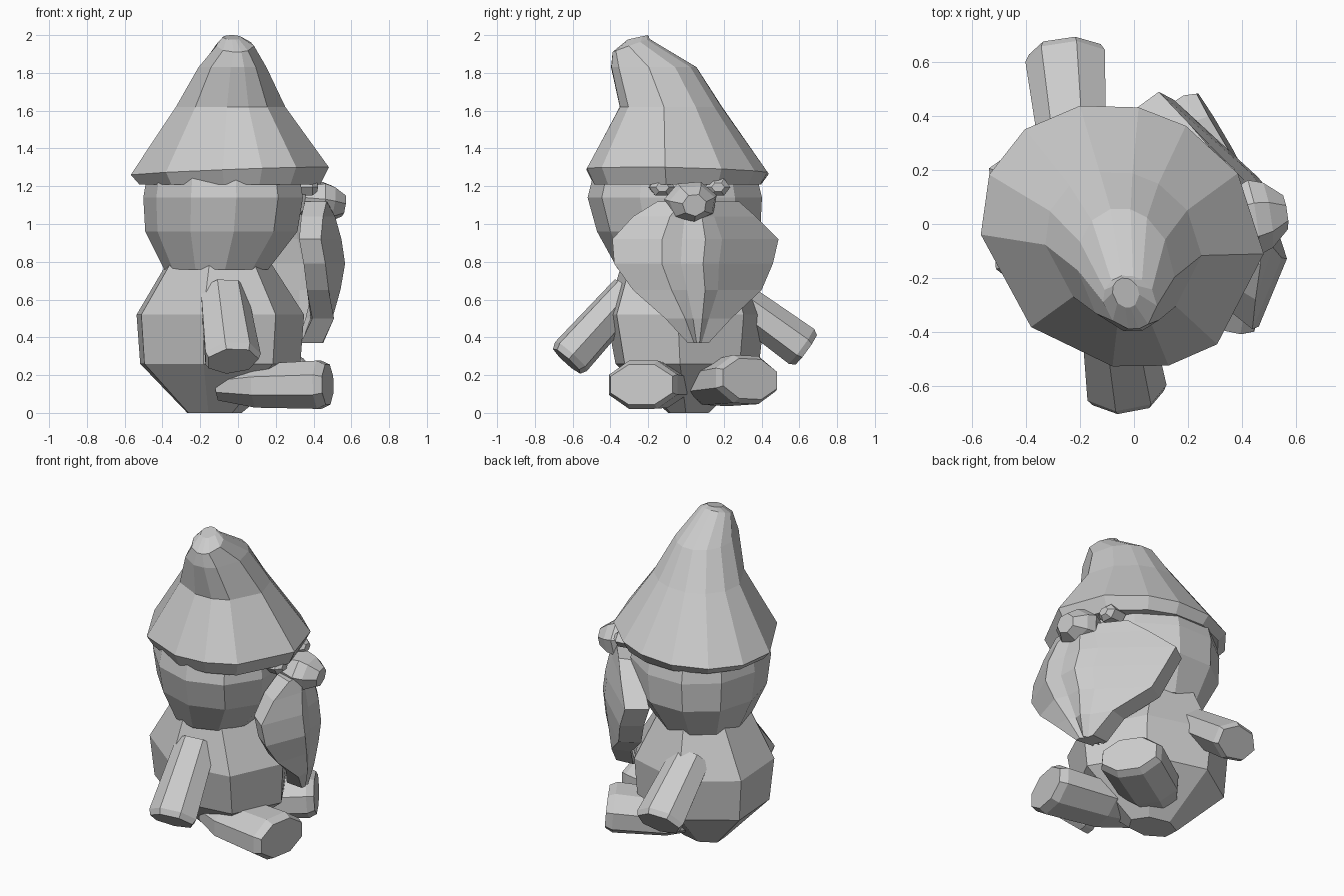
import bpy, bmesh
from math import sin, cos, radians
from mathutils import Vector

default = bpy.data.objects.get("Cube")
if default:
    bpy.data.objects.remove(default)

stone = bpy.data.materials.new("plain grey")
stone.use_nodes = True
stone.diffuse_color = (0.6, 0.6, 0.6, 1)
stone.node_tree.nodes["Principled BSDF"].inputs["Base Color"].default_value = (0.6, 0.6, 0.6, 1)


def finish(name, bm):
    bmesh.ops.recalc_face_normals(bm, faces=bm.faces)
    mesh = bpy.data.meshes.new(name)
    bm.to_mesh(mesh)
    bm.free()
    mesh.materials.append(stone)
    obj = bpy.data.objects.new(name, mesh)
    bpy.context.collection.objects.link(obj)
    return obj


def even(sides, start=0):
    return [start + 360 * i / sides for i in range(sides)]


def loft(name, rings, angles):
    """Skin a list of (center, u vector, v vector) rings with corners at the angles; cap both ends."""
    bm = bmesh.new()
    turns = [radians(a) for a in angles]
    loops = [[bm.verts.new(c + u * cos(a) + v * sin(a)) for a in turns] for c, u, v in rings]
    for low, high in zip(loops, loops[1:]):
        for i in range(len(turns)):
            j = (i + 1) % len(turns)
            bm.faces.new((low[i], low[j], high[j], high[i]))
    bm.faces.new(loops[0])
    bm.faces.new(loops[-1])
    return finish(name, bm)


def stack(name, levels, angles, skew):
    """Rings given as z, centre x, centre y, radius x, radius y, tilt along x, tilt along y."""
    rings = [(Vector((x, y, z)), Vector((rx, -skew * rx, tx)), Vector((-skew * ry, ry, ty)))
             for z, x, y, rx, ry, tx, ty in levels]
    return loft(name, rings, angles)


def limb(name, start, end, side, sizes, angles):
    """Tapered prism; sizes are (fraction along, half width, half height)."""
    a, b = Vector(start), Vector(end)
    axis = (b - a).normalized()
    wide = Vector(side)
    wide = (wide - axis * wide.dot(axis)).normalized()
    tall = axis.cross(wide)
    return loft(name, [(a.lerp(b, t), wide * w, tall * h) for t, w, h in sizes], angles)


# Body, head and leaning hat
stack("body", [(0, -0.13, 0.01, 0.15, 0.11, 0, 0),
               (0.26, -0.11, 0, 0.44, 0.39, 0, 0),
               (0.52, -0.11, -0.01, 0.46, 0.43, 0, 0),
               (0.80, -0.11, -0.02, 0.28, 0.33, 0, 0)], even(7, -103), 0.07)
stack("head", [(0.76, -0.11, -0.03, 0.28, 0.33, 0, 0),
               (0.96, -0.08, -0.03, 0.41, 0.44, 0, 0),
               (1.14, -0.07, -0.05, 0.43, 0.47, 0, 0),
               (1.26, -0.07, -0.05, 0.41, 0.44, 0, 0)], even(11, 12), 0.07)
hat_corners = [-4, 32, 60, 80, 104, 130, 156, 183, 227, 263, 286, 309]
stack("hat", [(1.21, -0.045, -0.045, 0.48, 0.45, 0, 0),
              (1.28, -0.045, -0.045, 0.525, 0.49, 0.02, -0.01),
              (1.62, -0.04, -0.08, 0.29, 0.275, 0, 0),
              (1.83, -0.03, -0.17, 0.18, 0.23, 0, 0),
              (1.945, -0.015, -0.29, 0.10, 0.10, 0, 0.035),
              (1.988, -0.03, -0.255, 0.05, 0.055, 0, 0.012)], hat_corners, 0.06)

# Arms reach outward and down from the shoulders
arm_sizes = [(0, 0.13, 0.105), (0.93, 0.155, 0.117), (1, 0.14, 0.10)]
limb("right_arm", (-0.08, -0.30, 0.64), (-0.03, -0.63, 0.275), (1, 0, 0), arm_sizes, even(7))
limb("left_arm", (-0.22, 0.27, 0.60), (-0.25, 0.635, 0.335), (1, 0, 0), arm_sizes, even(7, 26))

# Legs splay forward, ending in blunt feet
leg_sizes = [(0, 0.11, 0.08), (0.35, 0.19, 0.125), (0.92, 0.20, 0.138), (1, 0.18, 0.115)]
limb("right_leg", (-0.10, -0.13, 0.14), (0.475, -0.235, 0.15), (0, 1, 0), leg_sizes, even(8, 22.5))
limb("left_leg", (-0.15, 0.06, 0.14), (0.32, 0.34, 0.18), (0, 1, 0), leg_sizes, even(8, 22.5))

# Nose and eyes
limb("nose", (0.34, 0.01, 1.13), (0.56, 0.045, 1.10), (0, 1, 0),
     [(0, 0.10, 0.08), (0.45, 0.145, 0.115), (0.7, 0.125, 0.10), (1, 0.065, 0.06)], even(7, 17))
for name, x, y in (("right_eye", 0.42, -0.125), ("left_eye", 0.375, 0.17)):
    limb(name, (x - 0.12, y - 0.01, 1.195), (x, y, 1.195), (0, 1, 0),
         [(0, 0.065, 0.045), (0.75, 0.068, 0.052), (1, 0.035, 0.026)], even(6))


# Beard: a curved, ridged shield wrapped around the face
def beard_front(y):
    stops = [(-0.40, 0.465), (-0.12, 0.57), (0.05, 0.54), (0.2, 0.46), (0.5, 0.10)]
    for (y0, x0), (y1, x1) in zip(stops, stops[1:]):
        if y <= y1:
            return x0 + (x1 - x0) * (y - y0) / (y1 - y0)


bm = bmesh.new()
grid = []
columns = (0, 0.3, 0.42, 0.56, 0.66, 1)
ridges = (0.01, 0, 0.02, -0.01, 0.015, 0)
for z, right, left, inset in [(1.12, -0.15, 0.28, 0.08), (1.04, -0.28, 0.37, 0.05),
                              (0.92, -0.39, 0.49, 0.02), (0.79, -0.38, 0.46, 0),
                              (0.65, -0.28, 0.40, 0.02), (0.50, -0.11, 0.24, 0.05),
                              (0.37, 0.01, 0.12, 0.09)]:
    row = []
    for t, ridge in zip(columns, ridges):
        y = right + (left - right) * t
        row.append(bm.verts.new((beard_front(y) - inset - ridge, y, z)))
    grid.append(row)
for upper, lower in zip(grid, grid[1:]):
    for i in range(len(columns) - 1):
        bm.faces.new((upper[i], lower[i], lower[i + 1], upper[i + 1]))

# The back of the beard is narrower than its front
back = bmesh.ops.extrude_face_region(bm, geom=bm.faces[:], use_keep_orig=True)
for vert in back["geom"]:
    if isinstance(vert, bmesh.types.BMVert):
        vert.co.x -= 0.115
        vert.co.y = 0.07 + (vert.co.y - 0.07) * 0.8
finish("beard", bm)
